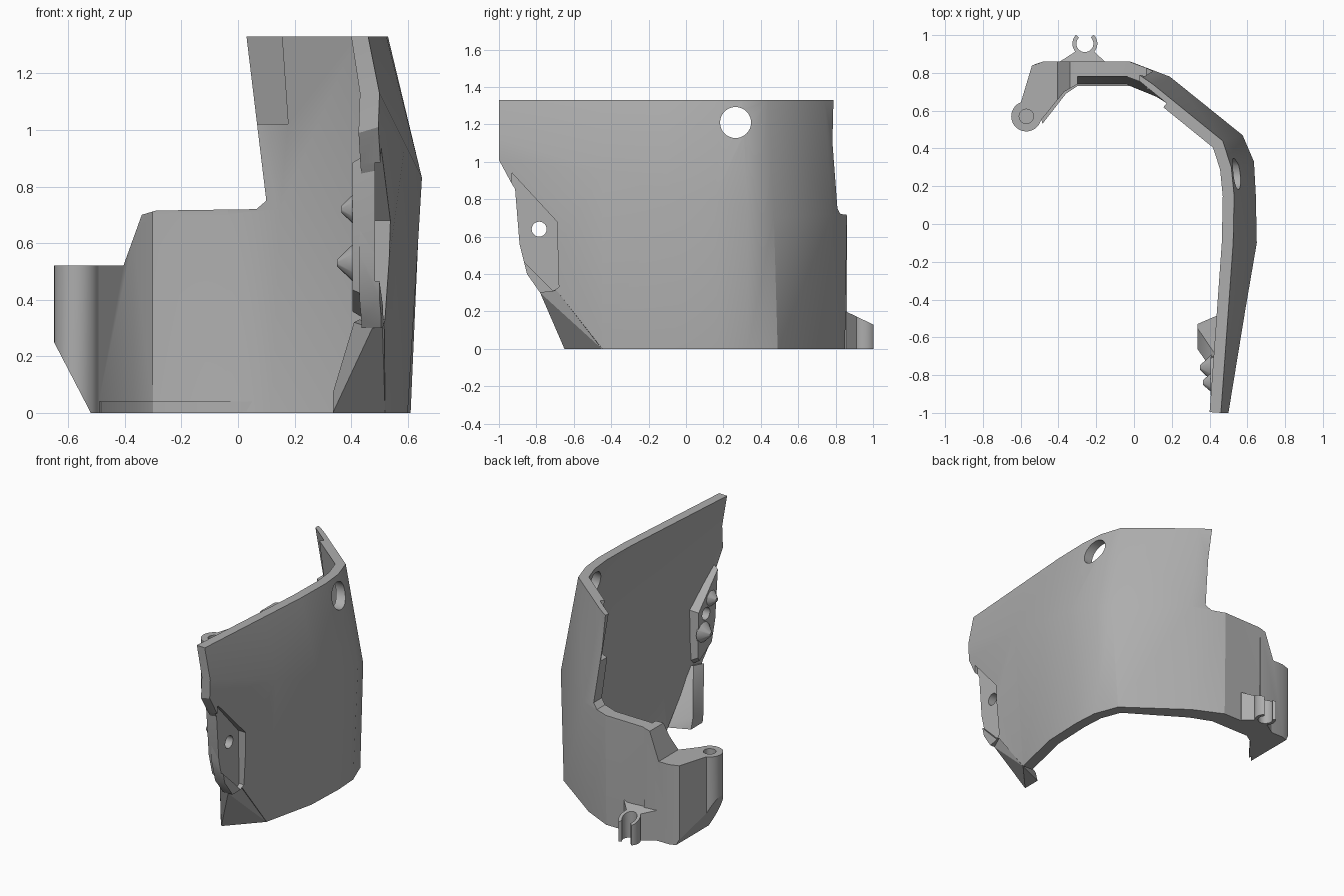
import bpy, bmesh, math
from mathutils import Vector

if "Cube" in bpy.data.objects:
    bpy.data.objects.remove(bpy.data.objects["Cube"])

grey = bpy.data.materials.new("plain_grey")
grey.use_nodes = True
tone = (0.42, 0.42, 0.42, 1)
grey.diffuse_color = tone
grey.node_tree.nodes["Principled BSDF"].inputs["Base Color"].default_value = tone


def finish(bm, name):
    bmesh.ops.recalc_face_normals(bm, faces=bm.faces)
    mesh = bpy.data.meshes.new(name)
    bm.to_mesh(mesh)
    bm.free()
    mesh.materials.append(grey)
    ob = bpy.data.objects.new(name, mesh)
    bpy.context.collection.objects.link(ob)
    return ob


def prism(name, outline, axis, lo, hi, lean=(0, 0, 0)):
    """Extrude a 2D outline along an axis, optionally leaning the far end."""
    def place(a, b, c):
        return Vector({"x": (c, a, b), "y": (a, c, b), "z": (a, b, c)}[axis])
    bm = bmesh.new()
    near = [bm.verts.new(place(a, b, lo)) for a, b in outline]
    far = [bm.verts.new(place(a, b, hi) + Vector(lean)) for a, b in outline]
    bm.faces.new(near)
    bm.faces.new(far[::-1])
    n = len(near)
    for i in range(n):
        j = (i + 1) % n
        bm.faces.new((near[i], near[j], far[j], far[i]))
    return finish(bm, name)


def hull(name, points):
    bm = bmesh.new()
    for p in points:
        bm.verts.new(p)
    bmesh.ops.convex_hull(bm, input=bm.verts)
    return finish(bm, name)


def circle(a, b, r, n=32):
    return [(a + r * math.cos(math.tau * i / n), b + r * math.sin(math.tau * i / n)) for i in range(n)]


def cut(target, *cutters):
    for c in cutters:
        mod = target.modifiers.new("cut", "BOOLEAN")
        mod.operation, mod.solver, mod.object = "DIFFERENCE", "EXACT", c
        bpy.context.view_layer.objects.active = target
        bpy.ops.object.modifier_apply(modifier=mod.name)


# Curved wall: plan outlines at the foot, the fold and the rim
foot = [(.46, -1), (.52, -.45), (.6, -.1), (.61, .17), (.6, .33), (.54, .49), (.17, .76), (-.02, .85), (-.32, .85)]
fold = [(.5, -1), (.59, -.45), (.65, -.1), (.645, .15), (.635, .33), (.575, .47), (.19, .78), (-.02, .86), (-.32, .86)]
rim = [(.46, -1), (.5, -.45), (.525, -.1), (.53, .15), (.515, .3), (.47, .44), (.1, .74), (-.03, .83), (-.32, .86)]
fold_z = [1.13, .95, .83, .8, .75, .7, .72, .7, .7]
foot_thick = [.07] * 6 + [.1, .11, .11]


def inset(path, thick):
    """Offset a plan path towards the inside with mitred corners."""
    pts = [Vector(p) for p in path]
    result = []
    for i, p in enumerate(pts):
        dirs = [(pts[k + 1] - pts[k]).normalized() for k in (i - 1, i) if 0 <= k < len(pts) - 1]
        normals = [Vector((-d.y, d.x)) for d in dirs]
        m = sum(normals, Vector((0, 0))).normalized()
        result.append(p + m * thick[i] / m.dot(normals[0]))
    return result


bm = bmesh.new()
sheets = []
count = len(foot)
for inner in (False, True):
    rows = []
    for path, heights, thick in ((foot, [0] * count, foot_thick),
                                 (fold, fold_z, [.07] * 6 + [.08] * 3),
                                 (rim, [1.33] * count, [.06] * count)):
        plan = inset(path, thick) if inner else path
        rows.append([bm.verts.new((p[0], p[1], z)) for p, z in zip(plan, heights)])
    for r in range(2):
        for i in range(count - 1):
            bm.faces.new((rows[r][i], rows[r][i + 1], rows[r + 1][i + 1], rows[r + 1][i]))
    sheets.append(rows)
out, inn = sheets
for r in (0, 2):
    for i in range(count - 1):
        bm.faces.new((out[r][i], out[r][i + 1], inn[r][i + 1], inn[r][i]))
for i in (0, count - 1):
    for r in range(2):
        bm.faces.new((out[r][i], out[r + 1][i], inn[r + 1][i], inn[r][i]))
bmesh.ops.triangulate(bm, faces=[f for f in bm.faces])
wall = finish(bm, "curved_wall")

# Cutters for the stepped back edge, front edge, recesses and holes
back_step = prism("back_step_cutter", [(.025, 1.5), (.03, 1.33), (.1, .75), (.065, .72), (-.29, .715),
                  (-.34, .7), (-.405, .52), (-.9, .52), (-.9, 1.5)], "y", .3, 1.2)
corner = prism("corner_cutter", [(-.7, .346), (-.49, -.058), (-.9, -.058)], "y", .3, 1.2)
front_edge = prism("front_edge_cutter", [(-1.2, 1.01), (-1, 1.01), (-.93, .88), (-.89, .82), (-.89, .56), (-.85, .4),
                   (-.78, .3), (-.69, .31), (-.44, -.01), (-.44, -.1), (-1.2, -.1)], "x", -.2, 1)
recess = prism("recess_cutter", [(-.93, .94), (-.69, .68), (-.68, .33), (-.71, .31), (-.95, .55)], "x", .485, 1)
round_hole = prism("round_hole_cutter", circle(.265, 1.21, .083), "x", .3, .8)
screw_hole = prism("screw_hole_cutter", circle(-.785, .64, .04, 24), "x", .3, .8)
n, d = Vector((.63, .777)), Vector((-.777, .63))
start = Vector((.1, .74)) - n * .035
panel = [start - d * .12, start + d * .2, start + d * .2 - n * .2, start - d * .12 - n * .2]
low = n * .047
inner_panel = prism("inner_panel_cutter", [p + low for p in panel], "z", 1.02, 1.35, (-low.x, -low.y, 0))
cut(wall, inner_panel, back_step, front_edge, recess, round_hole, screw_hole)

# Arm running to the hinge
arm = prism("hinge_arm", [(-.3, .74), (-.3, .86), (-.48, .86), (-.54, .84), (-.6, .64), (-.56, .56),
            (-.5, .54), (-.37, .7)], "z", 0, .72)
barrel = prism("hinge_barrel", circle(-.57, .57, .08), "z", 0, .52)
pin_hole = prism("pin_hole_cutter", circle(-.57, .57, .038, 24), "z", .42, .7)
for part in (arm, barrel):
    cut(part, back_step, corner, pin_hole)

# Low inner lip along the arm and back
lip = prism("inner_lip", [(.2, .66), (.2, .7), (0, .8), (-.32, .8), (-.5, .6), (-.485, .53), (-.36, .69),
            (-.3, .73), (-.02, .73), (.03, .71)], "z", 0, .04)

# Inward-turned flange at the front foot
flange = hull("front_foot_flange", [(.51, -.69, .31), (.475, -.78, .3), (.41, -.71, .2), (.335, -.66, .07),
              (.335, -.65, 0), (.52, -.45, 0), (.44, -.52, 0), (.335, -.53, 0), (.335, -.55, .07),
              (.4, -.66, .25), (.41, -.77, .32), (.43, -.69, .33)])

# Screw pad inside the front edge
face = [(-.92, .93), (-.7, .68), (-.69, .34), (-.71, .31), (-.85, .4), (-.89, .56), (-.89, .82)]
pad = hull("screw_pad", [(.485, y, z) for y, z in face]
           + [(.405, -.79 + (y + .79) * .9, .63 + (z - .63) * .85) for y, z in face])
cut(pad, screw_hole)

# Locating studs on the pad
studs = []
for y, z, tip, r in ((-.84, .72, .365, .055), (-.76, .53, .35, .07)):
    ring = circle(y, z, r, 12)
    studs.append(hull("locating_stud", [(.41, max(a, -.89), b) for a, b in ring]
                      + [(tip, a, b) for a, b in circle(y, z, .012, 8)]))

# Open clip on the back with a sloping top
def arc(r, a0, a1, steps=14):
    angles = [math.radians(a0 + (a1 - a0) * i / steps) for i in range(steps + 1)]
    return [(-.26 + r * math.cos(a), .955 + r * math.sin(a)) for a in angles]


outline = (arc(.066, 45, -40) + [(-.15, .855), (-.15, .82), (-.4, .82), (-.4, .855)]
           + arc(.066, 220, 135) + arc(.045, 135, 405, 24))
clip = prism("cable_clip", outline, "z", 0, .2)
for v in clip.data.vertices:
    if v.co.z > .1:
        v.co.z = .2 - max(0, v.co.y - .855) * .48

# Remove cutters and shade the parts
for c in (back_step, corner, front_edge, recess, round_hole, screw_hole, inner_panel, pin_hole):
    bpy.data.objects.remove(c)
bpy.ops.object.select_all(action="DESELECT")
for ob in [wall, arm, barrel, lip, flange, pad, clip] + studs:
    ob.select_set(True)
bpy.context.view_layer.objects.active = wall
bpy.ops.object.shade_smooth_by_angle(angle=math.radians(25))
